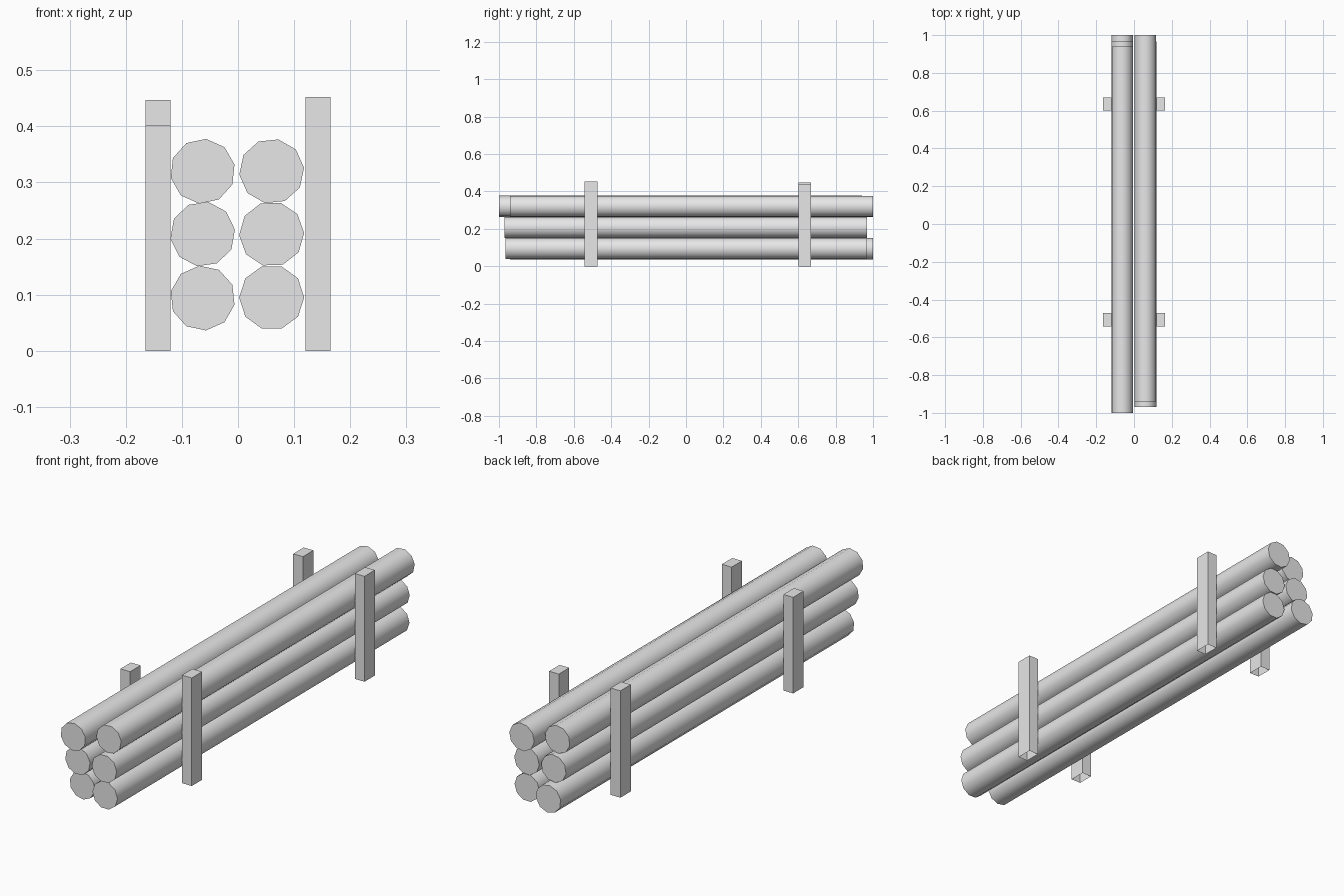
import bpy
import bmesh
import math

cube = bpy.data.objects.get("Cube")
if cube:
    bpy.data.objects.remove(cube, do_unlink=True)

grey = bpy.data.materials.new("plain grey")
grey.use_nodes = True
colour = (0.8, 0.8, 0.8, 1)
grey.diffuse_color = colour
grey.node_tree.nodes["Principled BSDF"].inputs["Base Color"].default_value = colour


def log(name, x, z, y0, y1, roll):
    """Ten-sided log lying along y, smooth sides and flat sawn ends."""
    bpy.ops.mesh.primitive_cylinder_add(vertices=10, radius=0.058, depth=y1 - y0)
    obj = bpy.context.object
    obj.name = name
    # first vertex points to +x, then roll the log about its own length
    obj.rotation_euler = (math.pi / 2, math.radians(90 - roll), 0)
    obj.location = (x, (y0 + y1) / 2, z)
    obj.data.materials.append(grey)
    bpy.ops.object.shade_smooth_by_angle(angle=math.radians(45))


def post(name, x, y, height):
    """Square upright stake, open underneath."""
    mesh = bpy.data.meshes.new(name)
    bm = bmesh.new()
    bmesh.ops.create_cube(bm, size=1)
    bottom = [f for f in bm.faces if f.normal.z < -0.5]
    bmesh.ops.delete(bm, geom=bottom, context="FACES_ONLY")
    for v in bm.verts:
        v.co.x = x + v.co.x * 0.045
        v.co.y = y + v.co.y * 0.069
        v.co.z = (v.co.z + 0.5) * height
    bm.to_mesh(mesh)
    bm.free()
    mesh.materials.append(grey)
    bpy.context.collection.objects.link(bpy.data.objects.new(name, mesh))


# Two stacks of three logs
log("left_log_bottom", 0.06, 0.095, -0.965, 0.965, 0)
log("left_log_middle", 0.06, 0.208, -0.97, 0.967, 2)
log("left_log_top", 0.06, 0.32, -0.94, 1.0, 6)
log("right_log_bottom", -0.063, 0.094, -0.94, 1.0, -12)
log("right_log_middle", -0.063, 0.208, -0.97, 0.965, 8)
log("right_log_top", -0.063, 0.32, -1.0, 0.94, 12)

# Four upright stakes of slightly different height
post("left_front_post", 0.1425, -0.507, 0.452)
post("left_back_post", 0.1425, 0.635, 0.441)
post("right_front_post", -0.1425, -0.507, 0.402)
post("right_back_post", -0.1425, 0.635, 0.447)
